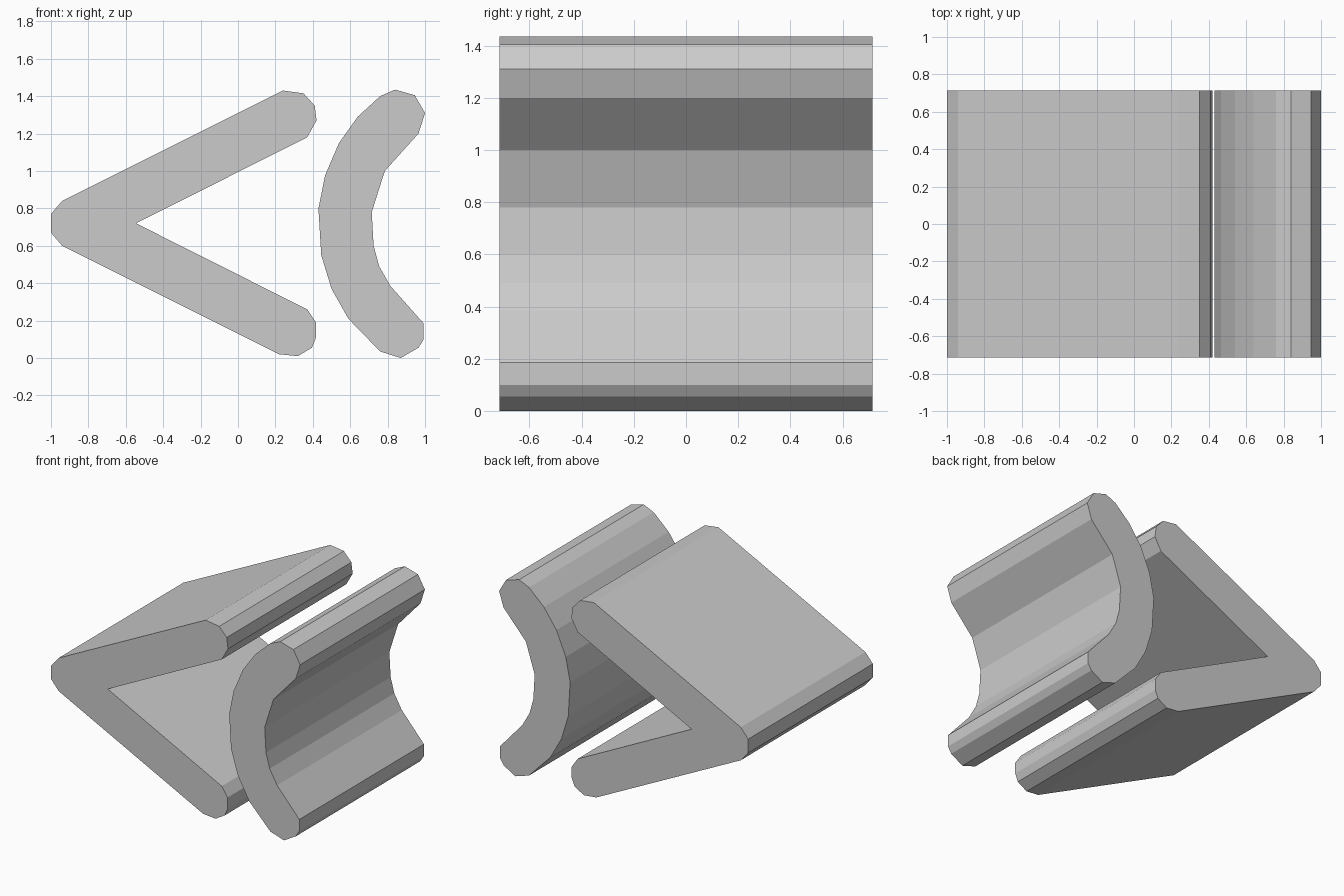
import bpy
import bmesh

cube = bpy.data.objects.get("Cube")
if cube:
    bpy.data.objects.remove(cube, do_unlink=True)

HALF_DEPTH = 0.715

grey = bpy.data.materials.new("light grey")
grey.use_nodes = True
colour = (0.6, 0.6, 0.6, 1)
grey.diffuse_color = colour
grey.node_tree.nodes["Principled BSDF"].inputs["Base Color"].default_value = colour


def extruded_bar(name, profile):
    """Extrude an x-z outline along y into a closed, flat-shaded solid."""
    mesh = bpy.data.meshes.new(name)
    bm = bmesh.new()
    face = bm.faces.new([bm.verts.new((x, -HALF_DEPTH, z)) for x, z in profile])
    result = bmesh.ops.extrude_face_region(bm, geom=[face], use_keep_orig=True)
    moved = [g for g in result["geom"] if isinstance(g, bmesh.types.BMVert)]
    bmesh.ops.translate(bm, vec=(0, 2 * HALF_DEPTH, 0), verts=moved)
    bmesh.ops.recalc_face_normals(bm, faces=bm.faces)
    bm.to_mesh(mesh)
    bm.free()
    mesh.materials.append(grey)
    obj = bpy.data.objects.new(name, mesh)
    bpy.context.collection.objects.link(obj)
    return obj


# V-shaped bar with rounded arm ends, pointing towards -x
extruded_bar("chevron_bar", [
    (-1, 0.67), (-0.94, 0.6), (0.22, 0.02), (0.32, 0.01), (0.395, 0.055),
    (0.417, 0.11), (0.417, 0.19), (0.37, 0.26), (-0.545, 0.72),
    (0.37, 1.18), (0.42, 1.27), (0.41, 1.35), (0.35, 1.415),
    (0.24, 1.43), (-0.94, 0.84), (-1, 0.77),
])

# Curved bar with rounded ends, opening towards +x
extruded_bar("curved_bar", [
    (0.87, 0.0), (0.965, 0.055), (0.993, 0.1), (0.993, 0.185), (0.815, 0.385),
    (0.755, 0.49), (0.725, 0.6), (0.715, 0.78), (0.785, 1.0), (0.965, 1.2),
    (1, 1.31), (0.945, 1.405), (0.84, 1.435), (0.76, 1.4), (0.64, 1.29),
    (0.54, 1.15), (0.465, 0.975), (0.43, 0.8), (0.445, 0.55),
    (0.5, 0.37), (0.59, 0.21), (0.76, 0.035),
])
